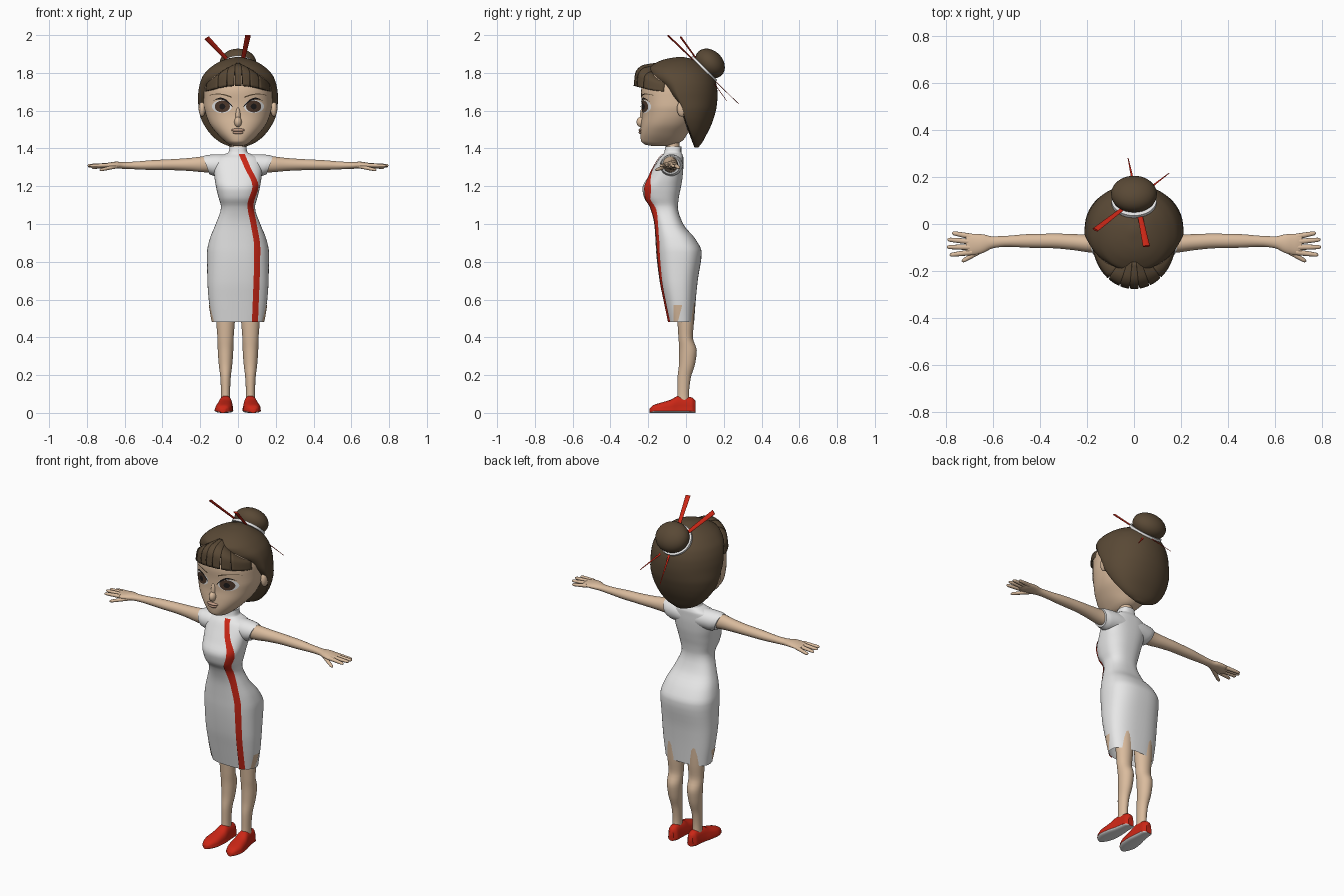
import bpy, bmesh, math
from mathutils import Vector, Matrix

if "Cube" in bpy.data.objects:
    bpy.data.objects.remove(bpy.data.objects["Cube"])

def material(name, r, g, b):
    m = bpy.data.materials.new(name)
    m.diffuse_color = (r, g, b, 1)
    m.use_nodes = True
    m.node_tree.nodes["Principled BSDF"].inputs["Base Color"].default_value = m.diffuse_color
    return m

SKIN = material("skin", .70, .50, .34)
HAIR = material("dark brown hair", .10, .066, .036)
WHITE = material("white", .80, .80, .80)
RED = material("red", .60, .020, .008)
IRIS = material("brown iris", .075, .04, .025)
BLACK = material("black", .012, .01, .01)
LIPS = material("lips", .50, .31, .22)

def make(name, verts, faces, mat, outward=None):
    bm = bmesh.new()
    vs = [bm.verts.new(v) for v in verts]
    for f in faces:
        bm.faces.new([vs[i] for i in f])
    bmesh.ops.remove_doubles(bm, verts=bm.verts, dist=1e-5)
    bmesh.ops.recalc_face_normals(bm, faces=bm.faces)
    if outward is not None:
        bm.normal_update()
        if sum((f.normal * f.calc_area() for f in bm.faces), Vector()).dot(outward) < 0:
            bmesh.ops.reverse_faces(bm, faces=bm.faces)
    me = bpy.data.meshes.new(name)
    bm.to_mesh(me)
    bm.free()
    me.materials.append(mat)
    ob = bpy.data.objects.new(name, me)
    bpy.context.collection.objects.link(ob)
    bpy.ops.object.select_all(action='DESELECT')
    ob.select_set(True)
    bpy.context.view_layer.objects.active = ob
    bpy.ops.object.shade_smooth_by_angle(angle=math.radians(50))
    return ob

def at(rows, t):
    """Smooth, overshoot-free interpolation of a station table."""
    i = 0
    while i < len(rows) - 2 and t > rows[i + 1][0]:
        i += 1
    a, b = rows[i], rows[i + 1]
    h = b[0] - a[0]
    u = (t - a[0]) / h
    out = []
    for k in range(1, len(a)):
        slope = lambda j: (rows[j + 1][k] - rows[j][k]) / (rows[j + 1][0] - rows[j][0])
        def tangent(j):
            if j == 0 or j == len(rows) - 1:
                return slope(min(j, len(rows) - 2))
            p, q = slope(j - 1), slope(j)
            return 0 if p * q <= 0 else 2 * p * q / (p + q)
        out.append(a[k] * (2*u**3 - 3*u*u + 1) + b[k] * (3*u*u - 2*u**3)
                   + h * tangent(i) * (u**3 - 2*u*u + u) + h * tangent(i + 1) * (u**3 - u*u))
    return out

def stations(rows, sub=4):
    for p, q in zip(rows, rows[1:]):
        for j in range(sub):
            yield p[0] + (q[0] - p[0]) * j / sub
    yield rows[-1][0]

def loft(name, rings, mat, cap0=True, cap1=True):
    n = len(rings[0])
    verts = [p for r in rings for p in r]
    faces = [(k*n + i, k*n + (i+1) % n, (k+1)*n + (i+1) % n, (k+1)*n + i)
             for k in range(len(rings) - 1) for i in range(n)]
    if cap0: faces.append(list(range(n)))
    if cap1: faces.append([(len(rings) - 1) * n + i for i in range(n)])
    return make(name, verts, faces, mat)

def circle(n, m=2):
    for i in range(n):
        a = 2 * math.pi * i / n
        yield [math.copysign(abs(f) ** (2 / m), f) for f in (math.sin(a), math.cos(a))]

def upright(name, rows, mat, m=2.0, cx=0, n=40, **kw):
    """Loft up z; rows hold z, half width, front y, widest y, back y."""
    rings = []
    for z in stations(rows):
        hw, yf, ym, yb = at(rows, z)
        rings.append([(cx + hw * s, ym + c * (yb - ym if c > 0 else ym - yf), z) for s, c in circle(n, m)])
    return loft(name, rings, mat, **kw)

def patch(name, fn, mat, outward, nu=10, nv=10):
    verts = [fn(i / nu, j / nv) for i in range(nu + 1) for j in range(nv + 1)]
    w = nv + 1
    faces = [(i*w + j, i*w + j + 1, (i+1)*w + j + 1, (i+1)*w + j) for i in range(nu) for j in range(nv)]
    return make(name, verts, faces, mat, Vector(outward))

def ball(name, c, r, mat, rx=0.0):
    rows = [math.pi * k / 16 for k in range(17)]
    M = Matrix.Translation(c) @ Matrix.Rotation(rx, 4, 'X')
    rings = [[M @ Vector((r[0]*s*max(math.sin(t), .001), r[1]*q*max(math.sin(t), .001), -r[2]*math.cos(t)))
              for s, q in circle(28)] for t in rows]
    return loft(name, rings, mat)

def spike(name, p, q, w0, w1, t0, t1, mat, side, n=12, rounded=False):
    """Tapered bar from p to q; side is its wide direction."""
    p, q = Vector(p), Vector(q)
    d = (q - p).normalized()
    u = (Vector(side) - d * d.dot(Vector(side))).normalized()
    v = d.cross(u)
    ks = [(0, 1), (.5, 1), (.88, .95), (.96, .7), (1, .25)] if rounded else [(0, 1), (1, 1)]
    return loft(name, [[p.lerp(q, k) + u*s*(w0 + (w1-w0)*k)*f + v*c*(t0 + (t1-t0)*k)*f for s, c in circle(n)]
                       for k, f in ks], mat)

# Dress body
mid = lambda rows: [(z, w, f, (f + b) / 2, b) for z, w, f, b in rows]
DRESS = mid([(.48, .137, -.095, .043), (.60, .155, -.12, .052), (.70, .162, -.14, .062),
             (.85, .164, -.158, .083), (.92, .150, -.162, .05), (1.0, .118, -.168, -.015),
             (1.09, .09, -.192, -.043), (1.14, .103, -.222, -.038), (1.19, .115, -.231, -.028),
             (1.25, .125, -.20, -.018), (1.31, .13, -.165, -.014), (1.35, .115, -.14, -.014),
             (1.37, .07, -.12, -.02), (1.38, .05, -.115, -.025), (1.41, .044, -.11, -.025)])
DM = 2.5
upright("dress", DRESS, WHITE, DM, n=56, cap0=False)

def front_of(rows, m, x, z, off):
    hw, yf, ym, yb = at(rows, z)
    u = min(abs(x / hw), .995)
    return Vector((x, ym - (ym - yf) * (1 - u**m) ** (1/m) - off, z))

# Red trim running down the dress front, and side slits
TRIM = [(.48, .09), (.87, .102), (1.0, .083), (1.1, .066), (1.2, .092), (1.3, .05), (1.37, .02)]
def trim(u, v):
    z = .48 + .89 * u
    return front_of(DRESS, DM, at(TRIM, z)[0] + .032 * (v - .5), z, .006)
patch("dress_trim", trim, RED, (0, -1, 0), 60, 4)
for s, side in ((-1, "left"), (1, "right")):
    def slit(u, v):
        z, y = .485 + .085 * u, -.065 + .045 * v * (.5 + .5 * u)
        hw, yf, ym, yb = at(DRESS, z)
        return Vector((s * (hw * (1 - abs((y - ym) / (yb - ym)) ** DM) ** (1/DM) + .003), y, z))
    patch(side + "_slit", slit, SKIN, (s, 0, 0), 4, 6)

# Neck and head
upright("neck", mid([(1.37, .038, -.105, -.033), (1.45, .036, -.105, -.035)]), SKIN)
HEAD = mid([(1.412, .02, -.17, -.09), (1.42, .045, -.215, -.06), (1.44, .072, -.238, -.02),
            (1.48, .112, -.242, .01), (1.53, .15, -.238, .05), (1.58, .17, -.233, .08),
            (1.63, .18, -.233, .1), (1.70, .18, -.238, .12), (1.78, .155, -.215, .1),
            (1.83, .11, -.17, .07), (1.86, .02, -.08, 0)])
HM = 2.2
upright("head", HEAD, SKIN, HM, n=48)
ball("nose", (0, -.236, 1.54), (.02, .026, .028), SKIN)
ball("nose_bridge", (0, -.226, 1.57), (.014, .018, .05), SKIN)
for k, z in enumerate((1.484, 1.497)):
    ball(("lower", "upper")[k] + "_lip", (0, -.238, z), (.028 + .008*k, .013, .009), LIPS)

# Eyes, lashes, brows and ears
def on_face(name, fn, mat, off, nu=4, nv=28):
    patch(name, lambda u, v: front_of(HEAD, HM, *fn(u, v), off), mat, (0, -1, 0), nu, nv)
for s, side in ((-1, "left"), (1, "right")):
    def disc(cx, rx, rz, cz=1.622):
        return lambda u, v: (s * (cx + rx * u * math.cos(v * 2 * math.pi)), cz + rz * u * math.sin(v * 2 * math.pi))
    on_face(side + "_eye_white", disc(.085, .053, .034), WHITE, .003)
    on_face(side + "_iris", disc(.083, .040, .031), IRIS, .005)
    on_face(side + "_pupil", disc(.083, .016, .015), BLACK, .007)
    on_face(side + "_lash", lambda u, v: (s * (.028 + .122 * v), 1.618 + .022 * v + .03 * math.sin(math.pi * v)
            + .011 * u * math.sin(math.pi * min(1, v + .15))), BLACK, .008, 2, 16)
    on_face(side + "_brow", lambda u, v: (s * (.035 + .115 * v), 1.668 + .018 * math.sin(2.4 * v)
            + .008 * u * (1 - .7 * v)), HAIR, .004, 2, 12)
    ball(side + "_ear", (s * .19, -.022, 1.61), (.018, .026, .042), SKIN)

# Bob-cut hair: rounded cap at the top, open in front of the ears
upright("hair", [(1.405, .03, .045, .05, .065), (1.43, .09, .035, .045, .085), (1.47, .14, .02, .03, .107),
                 (1.52, .177, 0, .01, .132), (1.57, .20, -.018, -.008, .15), (1.62, .21, -.03, -.02, .162),
                 (1.68, .211, -.09, -.04, .167), (1.73, .205, -.14, -.045, .163), (1.78, .188, -.19, -.05, .147),
                 (1.82, .155, -.2, -.05, .118), (1.85, .115, -.165, -.05, .08), (1.873, .065, -.11, -.035, .035),
                 (1.885, .008, -.04, -.03, -.02)], HAIR, 2.1, n=56)

# Fringe strips with narrow gaps at their tips
FRINGE = [(0, .45, 1.853, .10), (.35, .78, 1.84, .085), (.65, .96, 1.80, .06), (1, 1.0, 1.732, .032)]
edges = [-78, -38, -20, -6, 7, 22, 40, 78]
for k, (a0, a1) in enumerate(zip(edges, edges[1:])):
    def strip(u, v):
        gap = 1.3 * max(0, v - .55) / .45
        a = math.radians(a0 + gap + (a1 - a0 - 2 * gap) * u)
        f, z, drop = at(FRINGE, v)
        return Vector((.178 * f * math.sin(a), -.07 - .207 * f * math.cos(a), z - drop * math.sin(a) ** 2))
    ob = patch("fringe_%d" % (k + 1), strip, HAIR, (0, -1, .5), 8, 14)
    mod = ob.modifiers.new("thickness", 'SOLIDIFY')
    mod.thickness, mod.offset = .014, -1

# Bun, band and hair sticks
tilt = math.radians(-45)
ball("bun", (0, .127, 1.85), (.098, .088, .068), HAIR, tilt)
axis = Vector((0, .7071, .7071))
base = Vector((0, .096, 1.822))
spike("bun_band", base - axis * .007, base + axis * .007, .096, .096, .092, .092, WHITE, (1, 0, 0), 40)
spike("hair_stick_1", (-.165, -.025, 1.985), (.15, .217, 1.65), .015, .002, .005, .001, RED, (1, 0, 0))
spike("hair_stick_2", (.053, -.095, 1.998), (-.025, .28, 1.635), .015, .002, .005, .001, RED, (1, 0, 0))

def sideways(name, rows, s, mat, slant=0.0, n=28, **kw):
    """Loft along x; rows hold x, centre y, centre z, radius y, radius z."""
    rings = []
    for x in stations(rows):
        cy, cz, ry, rz = at(rows, x)
        rings.append([(s * (x + slant * rz * q), cy + ry * p, cz + rz * q) for p, q in circle(n)])
    return loft(name, rings, mat, **kw)

for s, side in ((-1, "left"), (1, "right")):
    # Cap sleeve and arm with palm
    sideways(side + "_sleeve", [(.03, -.072, 1.312, .056, .056), (.09, -.077, 1.312, .06, .057),
             (.14, -.08, 1.310, .057, .056), (.168, -.082, 1.311, .05, .048)], s, WHITE, .35)
    sideways(side + "_arm", [(.10, -.08, 1.315, .045, .045), (.18, -.083, 1.316, .039, .042),
             (.26, -.077, 1.315, .034, .034), (.35, -.072, 1.314, .031, .029), (.45, -.072, 1.312, .029, .026),
             (.55, -.074, 1.31, .023, .02), (.60, -.078, 1.31, .025, .018), (.645, -.084, 1.312, .04, .018),
             (.685, -.087, 1.31, .045, .015), (.715, -.088, 1.31, .041, .008)], s, SKIN)
    # Fingers and thumb
    for nm, p, q in (("little_finger", (.69, -.054, 1.308), (.775, -.038, 1.298)),
                     ("ring_finger", (.69, -.076, 1.311), (.795, -.066, 1.306)),
                     ("middle_finger", (.69, -.099, 1.312), (.797, -.098, 1.31)),
                     ("index_finger", (.69, -.12, 1.311), (.785, -.132, 1.308)),
                     ("thumb", (.63, -.10, 1.308), (.733, -.160, 1.285))):
        spike(side + "_" + nm, (s * p[0], p[1], p[2]), (s * q[0], q[1], q[2]),
              .0125, .009, .011, .008, SKIN, (0, 1, 0), rounded=True)
    # Leg
    upright(side + "_leg", mid([(.05, .026, -.05, .02), (.10, .024, -.045, .016), (.18, .027, -.045, .024),
            (.26, .036, -.037, .048), (.33, .041, -.036, .057), (.40, .043, -.04, .036),
            (.48, .049, -.045, .042), (.60, .055, -.05, .046)]), SKIN, cx=s * .066, n=28)
    # Shoe with flat sole: rows hold y, centre x, half width, top z
    SHOE = [(-.192, .08, .015, .022), (-.175, .078, .034, .04), (-.13, .075, .049, .055), (-.08, .07, .047, .07),
            (-.04, .066, .04, .09), (0, .064, .035, .088), (.03, .063, .033, .082), (.05, .063, .018, .065)]
    rings = []
    for y in stations(SHOE):
        cx, hw, top = at(SHOE, y)
        rings.append([(s * cx + hw * p * (1 if q < 0 else .92), y, max(.016 * (1 + q), 0) if q < 0
                       else .016 + (top - .016) * q) for p, q in circle(28, 2.6)])
    shoe = loft(side + "_shoe", rings, RED)
    shoe.data.materials.append(WHITE)
    for f in shoe.data.polygons:
        if f.normal.z < -.5 and f.center.z < .012:
            f.material_index = 1
